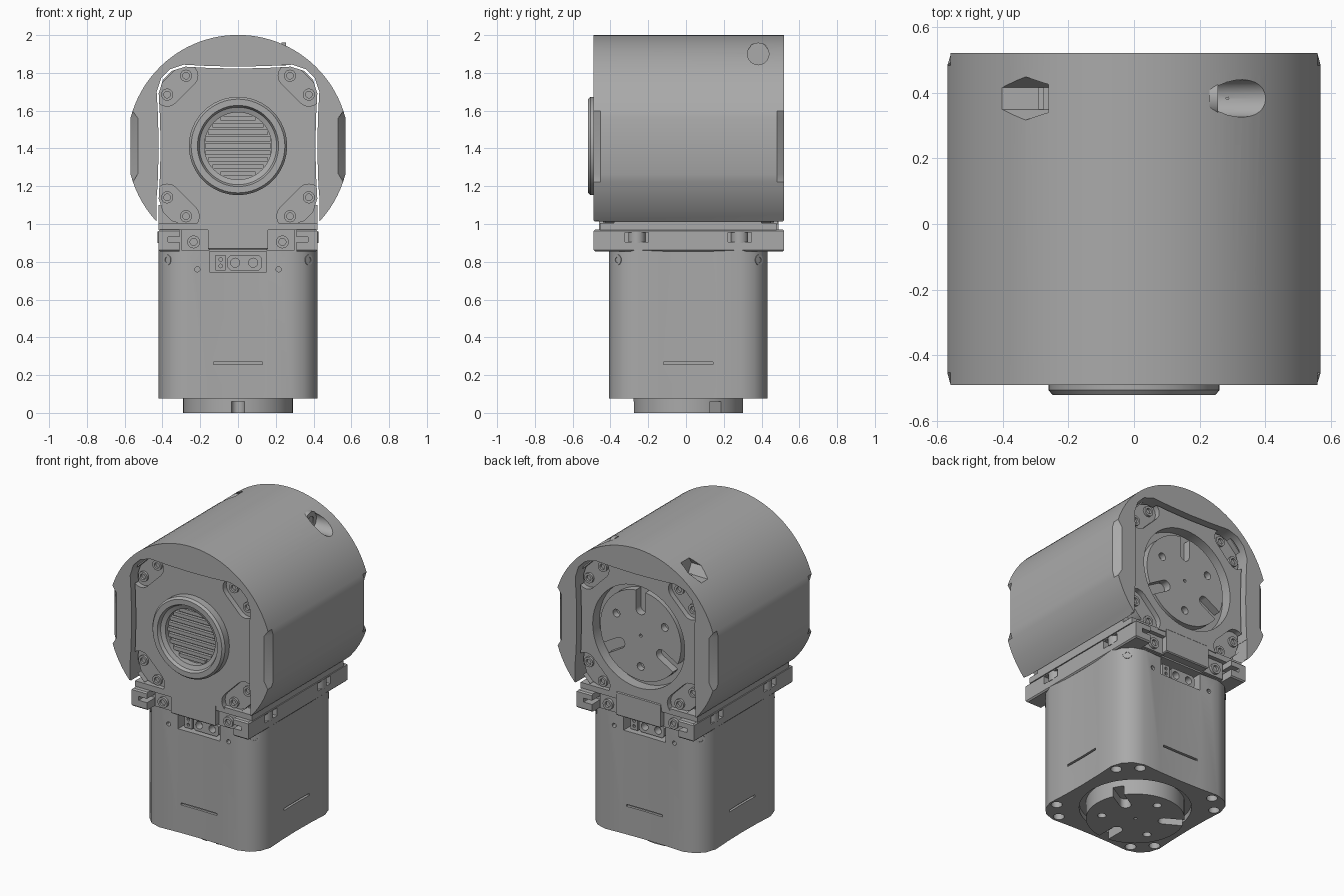
import bpy, bmesh, math
from mathutils import Vector

if "Cube" in bpy.data.objects:
    bpy.data.objects.remove(bpy.data.objects["Cube"])

GREY = bpy.data.materials.new("neutral grey")
GREY.use_nodes = True
GREY.diffuse_color = (0.4, 0.4, 0.4, 1)
GREY.node_tree.nodes["Principled BSDF"].inputs["Base Color"].default_value = (0.4, 0.4, 0.4, 1)

CY, CZ = 0.012, 1.413      # lower motor centre in y, upper motor centre in z
FRONT, BACK = -0.46, 0.485  # end faces of the upper motor


def finish(name, bm):
    bmesh.ops.recalc_face_normals(bm, faces=bm.faces)
    mesh = bpy.data.meshes.new(name)
    bm.to_mesh(mesh)
    bm.free()
    mesh.materials.append(GREY)
    ob = bpy.data.objects.new(name, mesh)
    bpy.context.collection.objects.link(ob)
    return ob


def prism(name, pts, axis, a, b, chamfer=0):
    """Extrude a 2D outline along an axis, with optional chamfered ends."""
    place = {"x": lambda u, v, w: (w, u, v), "y": lambda u, v, w: (u, w, v),
             "z": lambda u, v, w: (u, v, w)}[axis]
    bm = bmesh.new()
    lo, hi = ([bm.verts.new(place(u, v, w)) for u, v in pts] for w in (a, b))
    caps = [bm.faces.new(lo), bm.faces.new(hi)]
    n = len(pts)
    for i in range(n):
        j = (i + 1) % n
        bm.faces.new((lo[i], lo[j], hi[j], hi[i]))
    if chamfer:
        edges = list({e for f in caps for e in f.edges})
        bmesh.ops.bevel(bm, geom=edges, offset=chamfer, segments=1, affect="EDGES")
    return finish(name, bm)


def box(name, x0, x1, y0, y1, z0, z1, chamfer=0):
    return prism(name, [(x0, y0), (x1, y0), (x1, y1), (x0, y1)], "z", z0, z1, chamfer)


def lathe(name, profile, pos, direction, sides=32):
    """Revolve (radius, height) pairs about a direction and cap both ends."""
    turn = Vector(direction).to_track_quat("Z", "Y")
    bm = bmesh.new()
    rings = []
    for r, h in profile:
        rings.append([bm.verts.new(Vector(pos) + turn @ Vector(
            (r * math.cos(t), r * math.sin(t), h)))
            for t in (math.tau * i / sides for i in range(sides))])
    for p, q in zip(rings, rings[1:]):
        for i in range(sides):
            j = (i + 1) % sides
            bm.faces.new((p[i], p[j], q[j], q[i]))
    bm.faces.new(rings[0])
    bm.faces.new(rings[-1])
    return finish(name, bm)


def rod(name, r, pos, direction, h0, h1, sides=24):
    return lathe(name, [(r, h0), (r, h1)], pos, direction, sides)


def screw(name, r, pos, direction):
    lathe(name, [(r * .55, -.015), (r * .55, 0), (r, 0), (r, -.05)], pos, direction, 20)


def cut(ob, *cutters):
    for c in cutters:
        mod = ob.modifiers.new("cut", "BOOLEAN")
        mod.operation, mod.solver, mod.object = "DIFFERENCE", "EXACT", c
        with bpy.context.temp_override(object=ob, active_object=ob):
            bpy.ops.object.modifier_apply(modifier=mod.name)
        bpy.data.objects.remove(c)


def arc(cx, cy, r, a, b, n):
    return [(cx + r * math.cos(t), cy + r * math.sin(t)) for t in
            (math.radians(a + (b - a) * i / n) for i in range(n + 1))]


def motor_outline(cx, cy, s=1.0):
    """Square with faintly hollow sides and rounded corners."""
    side = [(-.15, -.413), (0, -.41), (.15, -.413), (.28, -.42),
            (.35, -.397), (.397, -.35), (.42, -.28)]
    out = []
    for _ in range(4):
        out += [(cx + s * u, cy + s * v) for u, v in side]
        side = [(-v, u) for u, v in side]
    return out


def capsule(u, v, su, sv, r):
    """Slot outline lying across one motor corner."""
    a = math.degrees(math.atan2(-sv, su))
    p, q = (u + su * .375, v + sv * .272), (u + su * .275, v + sv * .372)
    return arc(*p, r, a - 90, a + 90, 8) + arc(*q, r, a + 90, a + 270, 8)


CORNERS = [(a, b) for a in (-1, 1) for b in (-1, 1)]
SPOTS = [(.375, .272), (.275, .372)]

# Outer shell: a drum with flattened sides, hollowed for the motor
profile = arc(0, CZ, .588, -46, -15, 8) + arc(0, CZ, .588, 15, 165, 44) + arc(0, CZ, .588, 195, 226, 8)
shell = prism("outer_shell", profile, "y", -.49, .52, .038)
cut(shell, prism("c", motor_outline(0, CZ, 1.025), "y", -1, 1),
    box("c", -.431, .431, -1, 1, .9, 1.15))
# Clamp bolt bore, its head pocket and the hexagonal nut pocket
bolt = (0, .382, 1.9)
cut(shell, rod("c", .057, bolt, (1, 0, 0), .25, .8),
    rod("c", .066, bolt, (-1, 0, 0), .26, .8, 6))
lathe("clamp_bolt_sleeve", [(.03, -.1), (.03, .005), (.06, .005), (.06, -.02)],
      (.25, .382, 1.9), (1, 0, 0))

# Upper motor
upper = prism("upper_motor", motor_outline(0, CZ), "y", FRONT, BACK)
for su, sv in CORNERS:
    r = .07 if sv < 0 else .062
    for y0, y1, face, d in ((-1, FRONT + .035, FRONT + .02, -1), (BACK - .035, 1, BACK - .02, 1)):
        cut(upper, prism("c", capsule(0, CZ, su, sv, r), "y", y0, y1))
        for u, v in SPOTS:
            screw("upper_motor_screw", .032, (su * u, face, CZ + sv * v), (0, d, 0))
cut(upper, rod("c", .18, (0, FRONT, CZ), (0, -1, 0), -.06, .1, 48),
    rod("c", .33, (0, BACK, CZ), (0, 1, 0), -.07, .1, 64))

# Front collar and the slatted vent inside it
lathe("front_collar", [(.178, -.05), (.178, .03), (.205, .04), (.215, .06), (.248, .06),
                       (.26, .045), (.26, -.01)], (0, FRONT, CZ), (0, -1, 0), 64)
for i in range(-4, 5):
    z = i * .037
    w = math.sqrt(.175 ** 2 - z * z)
    box("vent_slat", -w, w, FRONT - .01, FRONT + .055, CZ + z - .012, CZ + z + .012)


def output_disc(name, pos, direction, depth):
    """Disc with three open slots and three holes."""
    disc = rod(name, .29, pos, direction, -depth, 0, 64)
    up = Vector(direction).normalized()
    ref = Vector((0, 0, 1)) if abs(up.z) < .5 else Vector((0, -1, 0))
    for k in range(3):
        for offset, radii in ((0, (.17, .21, .25, .29)), (60, (.2,))):
            ang = math.radians(120 * k + offset)
            out = ref * math.cos(ang) + up.cross(ref) * math.sin(ang)
            if offset:
                cut(disc, rod("c", .025, Vector(pos) + out * .2, up, -.04, .1, 16))
                continue
            # Slot: round inner end, then a straight run through the rim
            across = up.cross(out) * .034
            cut(disc, rod("c", .034, Vector(pos) + out * .17, up, -.06, .1, 20))
            bm = bmesh.new()
            base = [Vector(pos) + out * r + across * s for r, s in
                    ((.17, -1), (.34, -1), (.34, 1), (.17, 1))]
            face = bm.faces.new([bm.verts.new(p - up * .06) for p in base])
            ext = bmesh.ops.extrude_face_region(bm, geom=[face])["geom"]
            bmesh.ops.translate(bm, vec=up * .16,
                                verts=[g for g in ext if isinstance(g, bmesh.types.BMVert)])
            cut(disc, finish("c", bm))
    cut(disc, rod("c", .01, pos, up, -.03, .1, 12))


output_disc("upper_output_disc", (0, BACK - .02, CZ), (0, 1, 0), .08)
output_disc("lower_output_disc", (0, CY, 0), (0, 0, -1), .13)

# Lower motor
lower = prism("lower_motor", motor_outline(0, CY), "z", .075, .9)
cut(lower, rod("c", .33, (0, CY, .075), (0, 0, -1), -.035, .1, 64))
for su, sv in CORNERS:
    for u, v in SPOTS:
        cut(lower, rod("c", .033, (su * u, CY + sv * v, .075), (0, 0, -1), -.05, .1, 16))
    screw("corner_screw", .028, (su * .376, CY + sv * .376, .81), (su, sv, 0))
for s in (-1, 1):
    face = CY + s * .41
    # Thin ledge slots on all four sides
    cut(lower, box("c", -.13, .13, face - .015, face + .015, .257, .27),
        box("c", s * .41 - .015, s * .41 + .015, CY - .13, CY + .13, .257, .27))
    # Connector bay, front and back
    y0, y1 = sorted((face - s * .1, face + s * .05))
    cut(lower, box("c", -.15, .15, y0, y1, .745, .95))
    for x in (-.215, .215):
        cut(lower, rod("c", .014, (x, face, .76), (0, s, 0), -.04, .05, 12))
    y0, y1 = sorted((face - s * .12, face - s * .02))
    plug = prism("power_plug", [(-s * u, v) for u, v in (
        (.125, .77), (.11, .755), (-.04, .755), (-.055, .77), (-.055, .82),
        (-.04, .835), (.11, .835), (.125, .82))], "y", y0, y1)
    for x in (.08, -.015):
        cut(plug, rod("c", .024, (-s * x, face - s * .02, .795), (0, s, 0), -.05, .05, 16))
    xa, xb = sorted((-s * -.065, -s * -.118))
    signal = box("signal_plug", xa, xb, y0, y1, .755, .835)
    for z in (.778, .812):
        cut(signal, rod("c", .01, ((xa + xb) / 2, face - s * .02, z), (0, s, 0), -.03, .05, 8))

# Bracket joining both motors
bracket = box("joining_bracket", -.42, .42, -.49, .52, .855, .97, .008)
for s, end in ((-1, -.49), (1, .52)):
    y0, y1 = sorted((end - s * .085, end + s * .1))
    cut(bracket, box("c", -.31, .31, y0, y1, .8, 1.1))
    for side in (-1, 1):
        # Hooked key slot in each corner block
        xa, xb = sorted((side * .29, side * .37))
        cut(bracket, box("c", xa, xb, y0 - .001, y1 + .001, .905, .93))
        screw("bracket_screw", .034, (side * .235, end - s * .05, .905), (0, s, 0))
        xa, xb = sorted((side * .15, side * .3))
        ya, yb = sorted((end - s * .11, end - s * .068))
        box("screw_lug", xa, xb, ya, yb, .86, .985)
        # Side bolt pockets
        y = CY + s * .272
        xa, xb = sorted((side * .36, side * .5))
        cut(bracket, box("c", xa, xb, y - .062, y + .062, .905, .955))
        rod("side_bolt", .045, (side * .38, y, .93), (0, 0, 1), -.03, .03)
    # Tongue hanging from the motor end plate
    y0, y1 = sorted((end - s * .12, end - s * .03))
    box("end_tongue", -.16, .16, y0, y1, .865, 1.02, .006)

# Seat between bracket and upper motor
box("motor_seat", -.42, .42, -.455, .48, .968, 1.005)
box("motor_side_fill", -.42, .42, -.38, .4, .968, 1.1)

# Smooth the rounded surfaces, keeping edges crisp
bpy.ops.object.select_all(action="DESELECT")
for ob in bpy.context.collection.objects:
    if ob.type == "MESH":
        ob.select_set(True)
        bpy.context.view_layer.objects.active = ob
bpy.ops.object.shade_smooth_by_angle(angle=math.radians(30))
